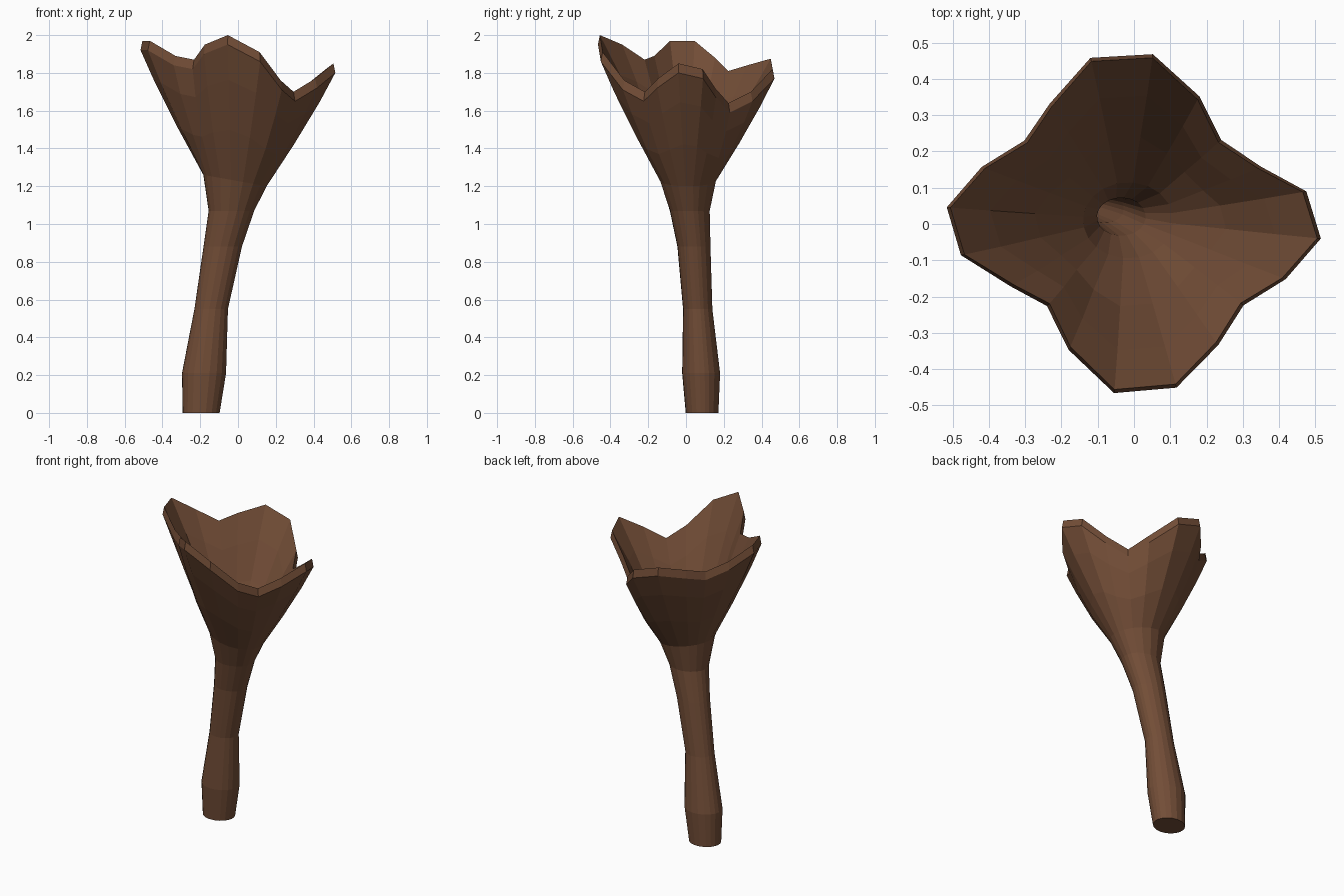
import bpy
import math
from mathutils import Vector

cube = bpy.data.objects.get("Cube")
if cube:
    bpy.data.objects.remove(cube, do_unlink=True)

# One bark-brown material
brown = bpy.data.materials.new("warm_brown")
brown.use_nodes = True
colour = (0.17, 0.075, 0.038, 1)
brown.diffuse_color = colour
brown.node_tree.nodes["Principled BSDF"].inputs["Base Color"].default_value = colour

# Wavy lip of the funnel, counter-clockwise from the left side (x, y, z)
LIP = [Vector(p) for p in (
    (.515, -.04, 1.85), (.475, .09, 1.82), (.35, .158, 1.72), (.24, .232, 1.64),
    (.18, .352, 1.7), (.052, .468, 1.82), (-.12, .458, 1.875), (-.232, .332, 1.84),
    (-.302, .23, 1.81), (-.42, .157, 1.88), (-.516, .046, 1.97), (-.477, -.086, 1.97),
    (-.34, -.172, 1.89), (-.24, -.226, 1.87), (-.18, -.347, 1.95), (-.055, -.466, 2),
    (.117, -.451, 1.91), (.232, -.334, 1.76), (.302, -.224, 1.7), (.418, -.152, 1.77))]
SIDES = len(LIP)

# Leaning stem sections: centre x, centre y, height, x radius, y radius
STEM = [(-.195, .085, 0, .098, .087),
        (-.18, .08, .21, .117, .101),
        (-.142, .062, .55, .089, .078),
        (-.081, .042, .88, .102, .088),
        (-.035, .02, 1.07, .121, .106)]
THROAT = (-.016, .01, 1.23, .168, .149)
THROAT_TILT = .03


def oval_ring(section, tilt=0):
    """Oval ring whose points line up with the lip points, raised on the right."""
    x, y, z, rx, ry = section
    ring = []
    for p in LIP:
        a = math.atan2(p.y, p.x)
        ring.append(Vector((x + rx * math.cos(a), y + ry * math.sin(a),
                            z - tilt * math.cos(a))))
    return ring


def offset(ring, inward, up):
    """Move every point of a ring towards the ring's centre and upwards."""
    centre = sum(ring, Vector()) / SIDES
    result = []
    for p in ring:
        out = Vector((p.x - centre.x, p.y - centre.y, 0)).normalized()
        result.append(p - out * inward + Vector((0, 0, up)))
    return result


def blend(low, high, t, height_t, bulge):
    """Ring between two others; bulge fills out its hollows."""
    ring = []
    for a, b in zip(low, high):
        p = a.lerp(b, t)
        p.z = a.z + (b.z - a.z) * height_t
        ring.append(p)
    mean = sum(p.xy.length for p in ring) / SIDES
    for p in ring:
        short = max(0, mean - p.xy.length)
        p.xy = p.xy * (1 + bulge * short / p.xy.length)
    return ring


# Outer skin: stem, flaring cup, lower edge of the lip
stem = [oval_ring(s) for s in STEM]
lip_low = offset(LIP, 0, -.05)
throat = oval_ring(THROAT, THROAT_TILT)
cup_low = blend(throat, lip_low, .4, .37, .4)
cup_high = blend(throat, lip_low, .77, .74, .15)

# Inner skin: upper edge of the lip, cup wall, narrow hollow down the stem
inner = [offset(LIP, .01, 0),
         offset(cup_high, .043, .025),
         offset(cup_low, .043, .025),
         offset(throat, .044, .022),
         offset(stem[4], .054, .015),
         offset(stem[3], .049, .01),
         offset(stem[2], .049, 0),
         offset(stem[1], .05, 0),
         offset(stem[0], .045, .05)]
rings = stem + [throat, cup_low, cup_high, lip_low] + inner

# Skin the rings and close the foot and the bottom of the hollow
verts = [p for ring in rings for p in ring]
faces = [tuple(reversed(range(SIDES)))]
for r in range(len(rings) - 1):
    for i in range(SIDES):
        j = (i + 1) % SIDES
        low, high = r * SIDES, (r + 1) * SIDES
        faces.append((low + i, low + j, high + j, high + i))
faces.append(tuple(range(len(verts) - SIDES, len(verts))))

mesh = bpy.data.meshes.new("funnel_mushroom")
mesh.from_pydata(verts, [], faces)
mesh.materials.append(brown)
mesh.update()
funnel = bpy.data.objects.new("funnel_mushroom", mesh)
bpy.context.collection.objects.link(funnel)
